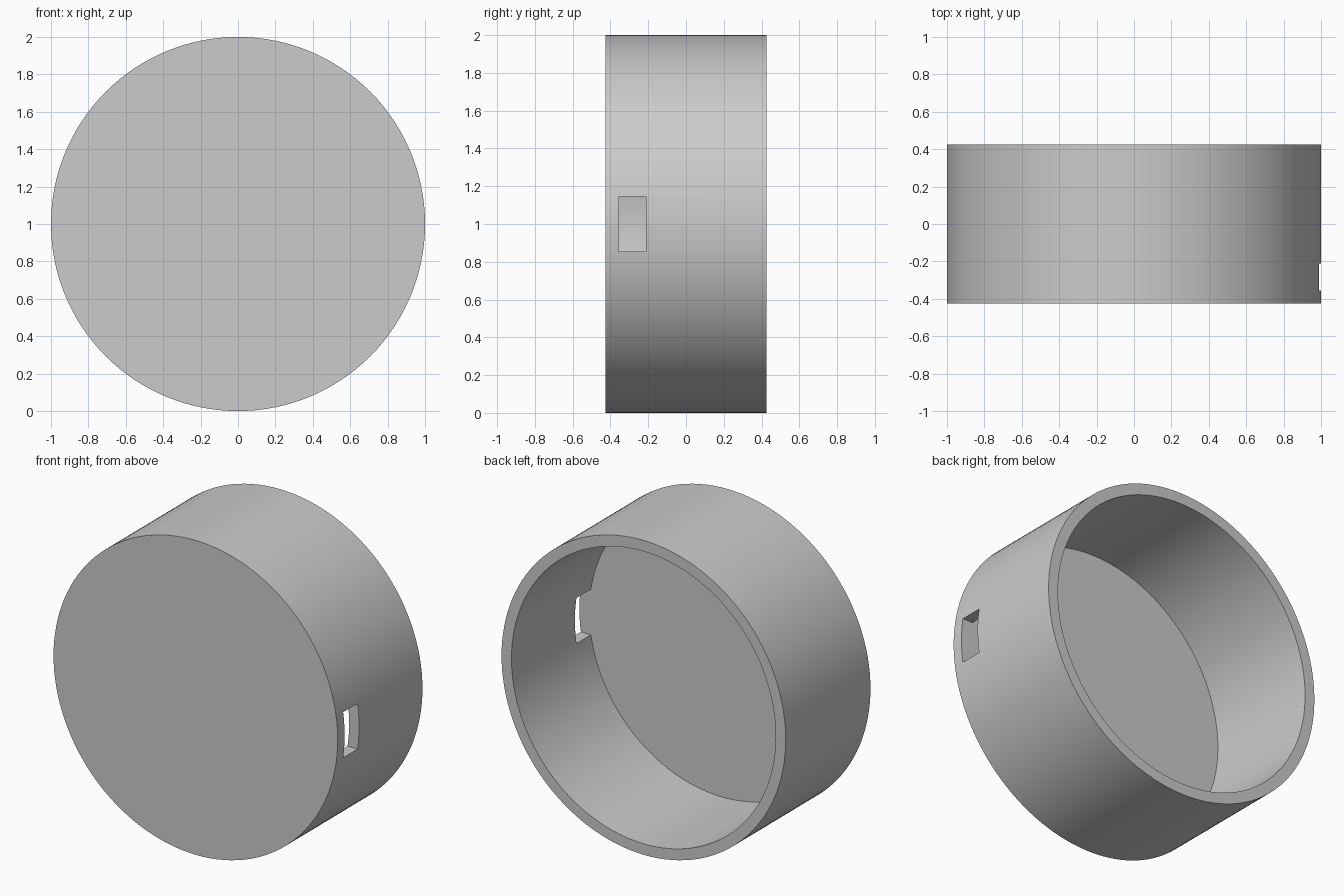
import bpy
from math import radians

cube = bpy.data.objects.get("Cube")
if cube:
    bpy.data.objects.remove(cube, do_unlink=True)

RADIUS, HALF_DEPTH, WALL = 1.0, 0.426, 0.07
SEGMENTS = 128
FLOOR_Y = -HALF_DEPTH + WALL      # inner face of the closed front
SLOT_DEPTH, SLOT_HEIGHT = 0.145, 0.29

grey = bpy.data.materials.new("plain grey")
grey.use_nodes = True
colour = (0.6, 0.6, 0.6, 1)
grey.diffuse_color = colour
grey.node_tree.nodes["Principled BSDF"].inputs["Base Color"].default_value = colour


def drum(name, radius, y0, y1):
    """Cylinder lying along y between y0 and y1."""
    bpy.ops.mesh.primitive_cylinder_add(
        vertices=SEGMENTS, radius=radius, depth=y1 - y0,
        location=(0, (y0 + y1) / 2, RADIUS), rotation=(radians(90), 0, 0))
    obj = bpy.context.object
    obj.name = name
    obj.data.materials.append(grey)
    bpy.ops.object.transform_apply()
    return obj


def cut(target, cutter):
    """Subtract the cutter from the target, then discard it."""
    bpy.context.view_layer.objects.active = target
    mod = target.modifiers.new("cut", "BOOLEAN")
    mod.operation = "DIFFERENCE"
    mod.solver = "EXACT"
    mod.object = cutter
    bpy.ops.object.modifier_apply(modifier=mod.name)
    bpy.data.objects.remove(cutter, do_unlink=True)


# Round cup, closed at the front and open at the back
cup = drum("round_cup", RADIUS, -HALF_DEPTH, HALF_DEPTH)
cut(cup, drum("hollow_cutter", RADIUS - WALL, FLOOR_Y, HALF_DEPTH + 0.2))

# Rectangular slot through the side wall, flush with the inner floor
bpy.ops.mesh.primitive_cube_add(
    size=1, location=(RADIUS, FLOOR_Y + SLOT_DEPTH / 2, RADIUS))
slot = bpy.context.object
slot.name = "slot_cutter"
slot.scale = (0.4, SLOT_DEPTH, SLOT_HEIGHT)
bpy.ops.object.transform_apply()
slot.data.materials.append(grey)
cut(cup, slot)

# Smooth round walls with crisp rims
bpy.ops.object.select_all(action="DESELECT")
cup.select_set(True)
bpy.context.view_layer.objects.active = cup
bpy.ops.object.shade_smooth_by_angle(angle=radians(30))
